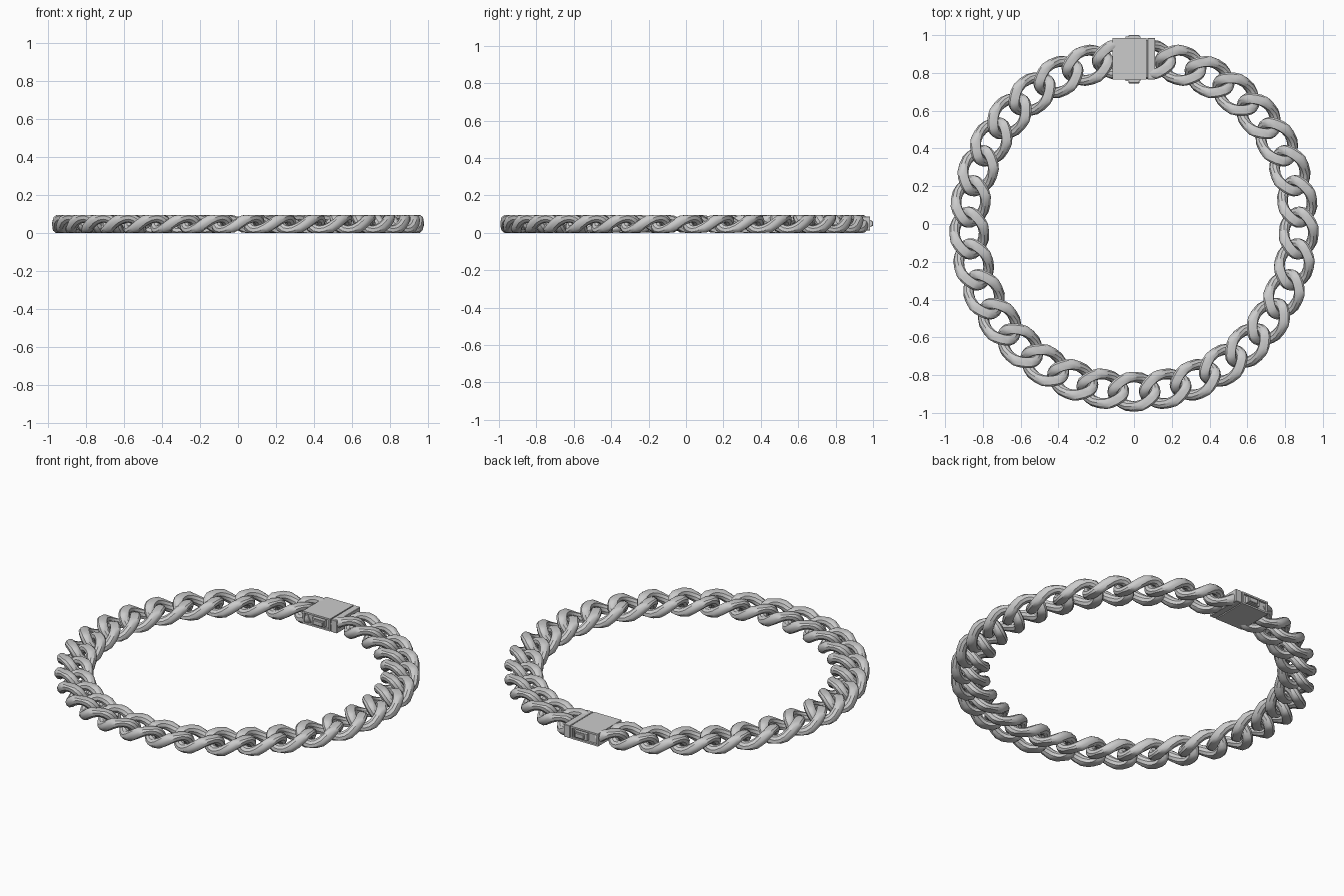
import bpy, bmesh
from math import sin, cos, pi, radians, copysign
from mathutils import Vector

if "Cube" in bpy.data.objects:
    bpy.data.objects.remove(bpy.data.objects["Cube"])

SLOTS = 33                       # chain positions; the top two are half links on the clasp
RX, RY, CY, ZC = 0.873, 0.882, -0.006, 0.0475
A, B, ROD = 0.112, 0.079, 0.029  # link half length, half width, rod radius
TWIST = radians(52)
SEG, SIDES = 24, 10


def shade(ob, angle=35):
    bpy.context.view_layer.objects.active = ob
    ob.select_set(True)
    bpy.ops.object.shade_smooth_by_angle(angle=radians(angle))
    ob.select_set(False)


def new_object(name, mesh):
    ob = bpy.data.objects.new(name, mesh)
    bpy.context.collection.objects.link(ob)
    return ob


def centre(t):
    """Point on the twisted oval and the normal of the twisted plane there."""
    c, s = cos(t), sin(t)
    u = A * copysign(abs(c) ** 0.9, c)
    w = B * copysign(abs(s) ** 0.85, s)
    th = TWIST * u / A
    return Vector((u, w * cos(th), w * sin(th))), Vector((0, -sin(th), cos(th)))


def link_mesh(name, t0, t1, closed):
    """Round rod swept along the oval, ground flat on top, bottom and sides."""
    bm = bmesh.new()
    n = SEG if closed else SEG // 2 + 1
    step = (t1 - t0) / (n if closed else n - 1)
    rings = []
    for i in range(n):
        t = t0 + i * step
        p, b = centre(t)
        tan = (centre(t + 0.05)[0] - centre(t - 0.05)[0]).normalized()
        b = (b - tan * b.dot(tan)).normalized()
        nrm = b.cross(tan)
        ring = []
        for k in range(SIDES):
            a = 2 * pi * (k + 0.5) / SIDES
            q = p + ROD * (cos(a) * nrm + sin(a) * b)
            q.y = max(-0.105, min(0.105, q.y))
            q.z = max(-ZC, min(ZC, q.z))
            ring.append(bm.verts.new(q))
        rings.append(ring)
    for i in range(n if closed else n - 1):
        r, s = rings[i], rings[(i + 1) % n]
        for k in range(SIDES):
            j = (k + 1) % SIDES
            bm.faces.new((r[k], r[j], s[j], s[k]))
    if not closed:
        bm.faces.new(rings[0])
        bm.faces.new(rings[-1])
    bmesh.ops.recalc_face_normals(bm, faces=bm.faces)
    me = bpy.data.meshes.new(name)
    bm.to_mesh(me)
    bm.free()
    return me


def place(name, mesh, ang):
    # local x runs counter-clockwise, local y must point outward: turn about the radial axis
    ob = new_object(name, mesh)
    ob.location = (RX * cos(ang), RY * sin(ang) + CY, ZC)
    ob.rotation_euler = (0, 0, ang - pi / 2)
    return ob


# Local +x is clockwise here, so the twist is mirrored to rise counter-clockwise
TWIST = -TWIST
full = link_mesh("chain_link", 0, 2 * pi, True)
half_r = link_mesh("half_link_right", -pi / 2, pi / 2, False)
half_l = link_mesh("half_link_left", pi / 2, 3 * pi / 2, False)

# Chain links and the half links fixed to the clasp
for i in range(SLOTS):
    ang = -pi / 2 + 2 * pi * i / SLOTS
    if i == SLOTS // 2:
        ob = place("clasp_half_link_right", half_r, ang)
    elif i == SLOTS // 2 + 1:
        ob = place("clasp_half_link_left", half_l, ang)
    else:
        ob = place("chain_link_%02d" % i, full, ang)
    if i in (0, SLOTS // 2, SLOTS // 2 + 1):
        shade(ob)


def box(name, x0, x1, y0, y1, z0, z1, recess=0.0, bevel=0.0):
    bm = bmesh.new()
    bmesh.ops.create_cube(bm, size=1)
    for v in bm.verts:
        v.co = Vector((x1 if v.co.x > 0 else x0,
                       y1 if v.co.y > 0 else y0,
                       z1 if v.co.z > 0 else z0))
    if recess:
        bm.normal_update()
        for f in [f for f in bm.faces if abs(f.normal.y) > 0.9]:
            bmesh.ops.inset_individual(bm, faces=[f], thickness=0.014)
            nrm = f.normal.copy()
            res = bmesh.ops.extrude_discrete_faces(bm, faces=[f])
            bmesh.ops.translate(bm, vec=-nrm * recess, verts=res["faces"][0].verts)
    if bevel:
        bmesh.ops.bevel(bm, geom=bm.edges[:], offset=bevel, segments=1, affect='EDGES')
    me = bpy.data.meshes.new(name)
    bm.to_mesh(me)
    bm.free()
    return new_object(name, me)


# Clasp: box, end plate across a thin gap, inner tongue, push buttons
box("clasp_body", -0.113, 0.067, 0.765, 0.985, 0.012, 0.086, recess=0.012)
box("clasp_end_plate", 0.072, 0.112, 0.765, 0.985, 0.012, 0.086, bevel=0.002)
box("clasp_tongue", 0.05, 0.08, 0.775, 0.975, 0.02, 0.078)
for name, y0, y1 in (("outer", 0.965, 0.992), ("inner", 0.756, 0.785)):
    box("clasp_button_base_" + name, -0.045, 0.035, y0, y1, 0.03, 0.068)
box("clasp_button_outer", -0.03, 0.03, 0.97, 1.0, 0.035, 0.063, bevel=0.003)
box("clasp_button_inner", -0.03, 0.03, 0.745, 0.78, 0.035, 0.063, bevel=0.003)
